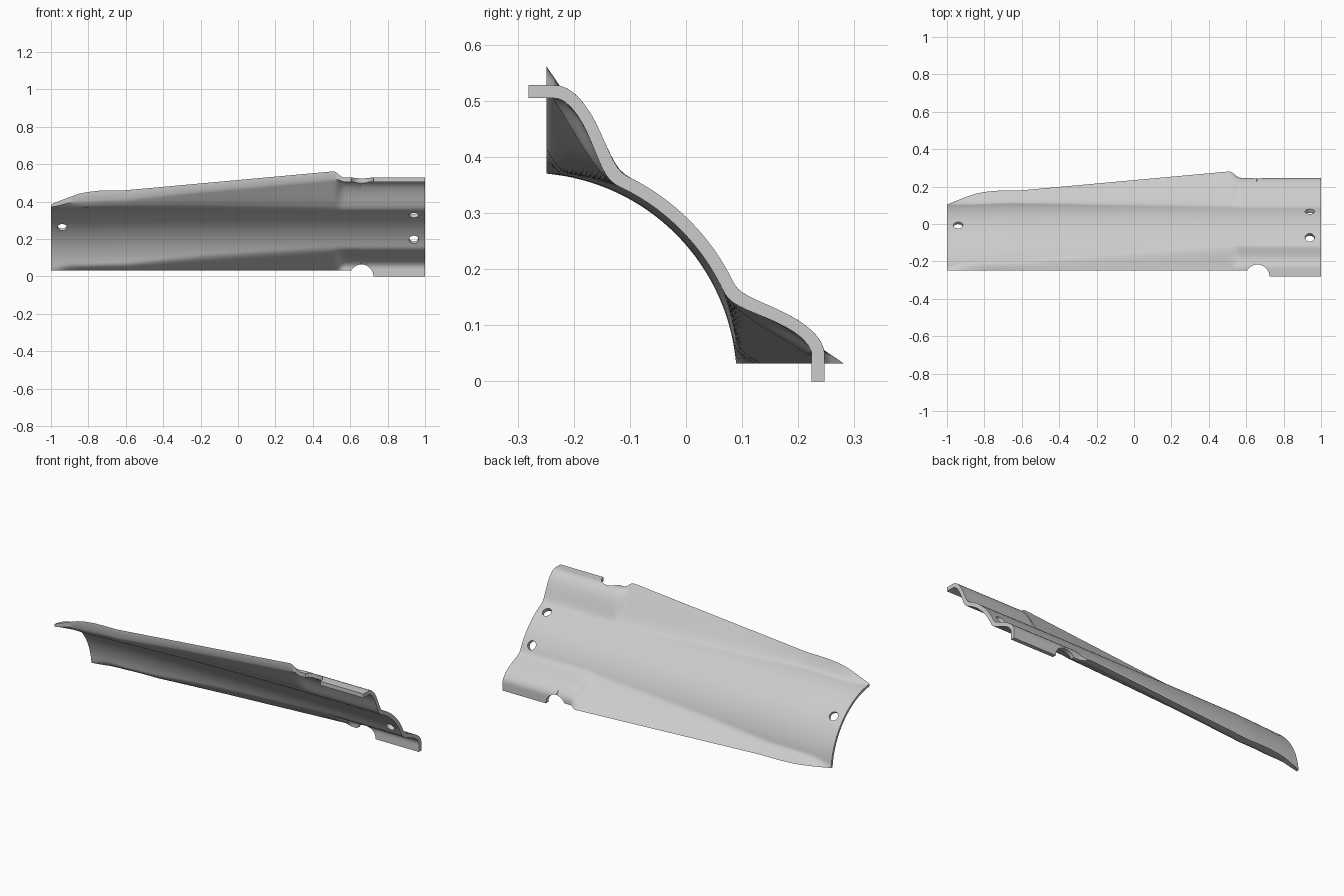
import bpy, bmesh
from math import sin, cos, radians, degrees, acos, sqrt, pi
from mathutils import Matrix, Vector

cube = bpy.data.objects.get("Cube")
if cube:
    bpy.data.objects.remove(cube)

OFF = 0.281      # the section is symmetric about the diagonal through y = -OFF, z = 0
TRIM = 0.032     # level where the flared edges are trimmed


def lerp_keys(keys, x):
    for (a, va), (b, vb) in zip(keys, keys[1:]):
        if x <= b:
            return va + (vb - va) * max(0, (x - a) / (b - a))
    return keys[-1][1]


def smooth(a, b, v):
    s = min(1, max(0, (v - a) / (b - a)))
    return s * s * (3 - 2 * s)


TOP = [(-1, .385), (-.95, .405), (-.9, .425), (-.85, .442), (-.8, .452), (-.75, .458),
       (-.7, .46), (-.6, .461), (.51, .562)]
ONSET = [(-1, 83), (-.9, 79), (-.6, 78), (-.2, 72), (.2, 68), (.55, 65)]
BASE = [(-1, .386), (-.7, .398), (.5, .406)]
THICK = [(-1, .0145), (-.8, .021), (.5, .023)]


def outer(x, deg):
    """Outer radius at an angle from the middle line: central arc, then flare or flange."""
    base = lerp_keys(BASE, x)
    top = sqrt(lerp_keys(TOP, x) ** 2 + TRIM ** 2)
    end = degrees(acos(TRIM / top))
    onset = lerp_keys(ONSET, x)
    s = max(0, (deg - onset) / (end - onset))
    flare = base + (top - base) * s ** 1.7
    if deg > 84.5:
        flange = .528 / sin(radians(deg))
    else:
        flange = base + (.5304 - base) * smooth(64.5, 84.5, deg)
    k = smooth(.51, .57, x)
    return flare * (1 - k) + flange * k


def inner(x, deg):
    r = outer(x, deg)
    slope = (outer(x, deg + .5) - outer(x, deg - .5)) / radians(1) / r
    return r - lerp_keys(THICK, x) * sqrt(1 + slope * slope)


def half_curve(fn, x, n):
    """Points (u, z) from the diagonal to the trimmed edge."""
    limit = TRIM if x < .658 else 0
    lo, hi = 70, 90
    for _ in range(30):
        mid = (lo + hi) / 2
        if fn(x, mid) * cos(radians(mid)) > limit:
            lo = mid
        else:
            hi = mid
    pts = []
    for i in range(n + 1):
        d = 45 + (lo - 45) * i / n
        r = fn(x, d)
        pts.append((r * cos(radians(d)), r * sin(radians(d))))
    return pts


def full_curve(fn, x, n=30):
    half = half_curve(fn, x, n)
    return [(z, u) for u, z in reversed(half[1:])] + half


# Shell lofted along its length
stations = [-1 + .025 * i for i in range(61)]
stations += [.51, .52, .53, .54, .55, .56, .57, .6, .655, .66, .72, .8, .9, 1]
bm = bmesh.new()
rings = []
for x in stations:
    loop = full_curve(outer, x) + full_curve(inner, x)[::-1]
    rings.append([bm.verts.new((x, u - OFF, z)) for u, z in loop])
count = len(rings[0])
for a, b in zip(rings, rings[1:]):
    for i in range(count):
        j = (i + 1) % count
        bm.faces.new((a[i], a[j], b[j], b[i]))
for ring in (rings[0], rings[-1]):
    for i in range(count // 2 - 1):
        bm.faces.new((ring[i], ring[i + 1], ring[count - 2 - i], ring[count - 1 - i]))
bmesh.ops.recalc_face_normals(bm, faces=bm.faces)
mesh = bpy.data.meshes.new("curved_panel")
bm.to_mesh(mesh)
bm.free()
panel = bpy.data.objects.new("curved_panel", mesh)
bpy.context.collection.objects.link(panel)

grey = bpy.data.materials.new("light_grey")
grey.use_nodes = True
colour = (.6, .6, .6, 1)
grey.diffuse_color = colour
grey.node_tree.nodes["Principled BSDF"].inputs["Base Color"].default_value = colour
mesh.materials.append(grey)


# Round cutters for the bolt holes and the flange notches
def drill(x, u, z, direction, radius, depth):
    bm = bmesh.new()
    turn = Vector((0, 0, 1)).rotation_difference(Vector(direction)).to_matrix().to_4x4()
    bmesh.ops.create_cone(bm, cap_ends=True, segments=40, radius1=radius, radius2=radius,
                          depth=depth, matrix=Matrix.Translation((x, u - OFF, z)) @ turn)
    me = bpy.data.meshes.new("cutter")
    bm.to_mesh(me)
    bm.free()
    me.materials.append(grey)
    cutter = bpy.data.objects.new("cutter", me)
    cutter.hide_render = True
    bpy.context.collection.objects.link(cutter)
    mod = panel.modifiers.new("cut", "BOOLEAN")
    mod.operation = "DIFFERENCE"
    mod.solver = "EXACT"
    mod.object = cutter
    bpy.ops.object.modifier_apply(modifier=mod.name)
    bpy.data.objects.remove(cutter)


bpy.ops.object.select_all(action="DESELECT")
bpy.context.view_layer.objects.active = panel
panel.select_set(True)
for x, deg in ((-.94, 45), (.94, 59), (.94, 31)):
    c, s = cos(radians(deg)), sin(radians(deg))
    drill(x, .395 * c, .395 * s, (0, c, s), .025, .12)
drill(.66, .53, 0, (0, 1, 0), .064, .2)
drill(.66, 0, .53, (0, 0, 1), .064, .2)

bpy.ops.object.shade_smooth_by_angle(angle=radians(35))
